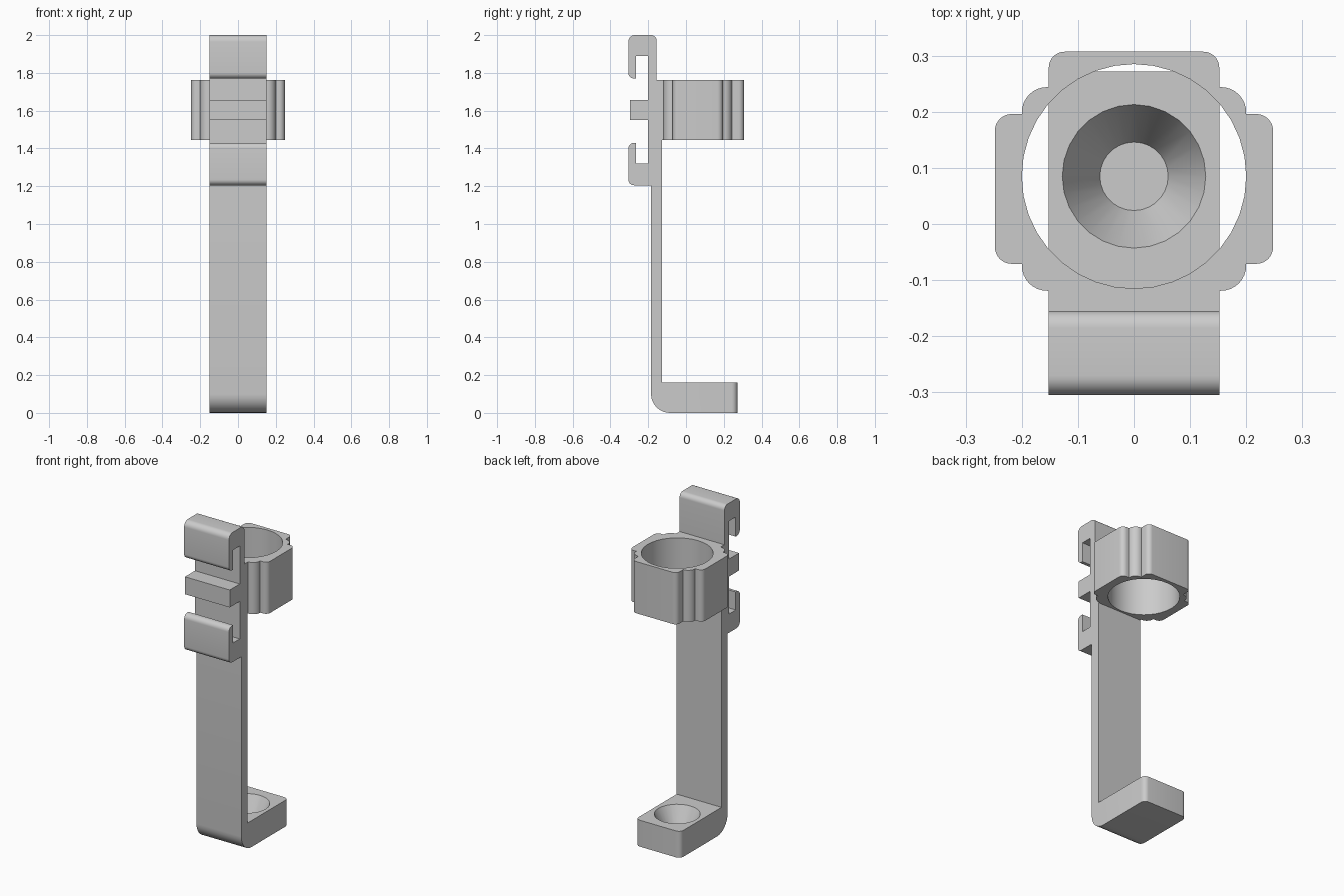
import bpy
import bmesh
from math import radians
from mathutils import Vector

cube = bpy.data.objects.get("Cube")
if cube:
    bpy.data.objects.remove(cube, do_unlink=True)

grey = bpy.data.materials.new("plain grey")
grey.use_nodes = True
COLOUR = (0.6, 0.6, 0.6, 1)
grey.diffuse_color = COLOUR
grey.node_tree.nodes["Principled BSDF"].inputs["Base Color"].default_value = COLOUR

CENTRE_Y = 0.085
HALF_WIDTH = 0.152


def rounded(corners, steps=8):
    """Replace each (u, v, radius) right-angle corner by an arc."""
    out = []
    for i, (u, v, r) in enumerate(corners):
        p = Vector((u, v))
        if r == 0:
            out.append(p)
            continue
        a = (Vector(corners[i - 1][:2]) - p).normalized()
        b = (Vector(corners[(i + 1) % len(corners)][:2]) - p).normalized()
        centre = p + (a + b) * r
        for k in range(steps + 1):
            direction = (-b).slerp(-a, k / steps).normalized()
            out.append(centre + direction * r)
    return out


def prism(name, points, to_3d, depth, bevel_rule=None):
    """Extrude a flat outline along the depth vector."""
    bm = bmesh.new()
    face = bm.faces.new([bm.verts.new(to_3d(p)) for p in points])
    new = bmesh.ops.extrude_face_region(bm, geom=[face])["geom"]
    bmesh.ops.translate(bm, vec=depth,
                        verts=[g for g in new if isinstance(g, bmesh.types.BMVert)])
    if bevel_rule:
        edges = [e for e in bm.edges if bevel_rule(e)]
        bmesh.ops.bevel(bm, geom=edges, offset=0.03, segments=6,
                        profile=0.5, affect='EDGES')
    bmesh.ops.recalc_face_normals(bm, faces=bm.faces)
    mesh = bpy.data.meshes.new(name)
    bm.to_mesh(mesh)
    bm.free()
    mesh.materials.append(grey)
    obj = bpy.data.objects.new(name, mesh)
    bpy.context.collection.objects.link(obj)
    return obj


def cut_round(obj, r_low, r_high, z_low, z_high, sides):
    """Cut a round straight or tapered hole."""
    bpy.ops.mesh.primitive_cone_add(
        vertices=sides, radius1=r_low, radius2=r_high, depth=z_high - z_low,
        location=(0, CENTRE_Y, (z_low + z_high) / 2))
    cutter = bpy.context.object
    cutter.hide_render = True
    cutter.data.materials.append(grey)
    mod = obj.modifiers.new("hole", 'BOOLEAN')
    mod.operation, mod.solver, mod.object = 'DIFFERENCE', 'EXACT', cutter
    bpy.ops.object.select_all(action='DESELECT')
    obj.select_set(True)
    bpy.context.view_layer.objects.active = obj
    bpy.ops.object.modifier_apply(modifier=mod.name)
    bpy.data.objects.remove(cutter, do_unlink=True)
    bpy.ops.object.shade_smooth_by_angle(angle=radians(30))


# Side profile (y, z, radius): foot, upright, lower hook, tab, upper hook
side = [
    (-0.185, 0, 0.1), (0.272, 0, 0), (0.272, 0.162, 0), (-0.127, 0.162, 0),
    (-0.127, 1.762, 0), (-0.155, 1.762, 0), (-0.155, 2, 0.03),
    (-0.305, 2, 0.035), (-0.305, 1.77, 0.03), (-0.265, 1.77, 0),
    (-0.265, 1.89, 0), (-0.2, 1.89, 0),
    (-0.2, 1.657, 0), (-0.297, 1.657, 0), (-0.297, 1.55, 0), (-0.2, 1.55, 0),
    (-0.2, 1.32, 0), (-0.265, 1.32, 0), (-0.265, 1.43, 0),
    (-0.305, 1.43, 0.03), (-0.305, 1.205, 0.03), (-0.185, 1.205, 0),
]


def foot_corner(edge):
    a, b = (v.co for v in edge.verts)
    return min(a.y, b.y) > 0.27 and abs(a.z - b.z) > 0.1


bracket = prism("bracket_with_foot", rounded(side),
                lambda p: (-HALF_WIDTH, p.x, p.y),
                (2 * HALF_WIDTH, 0, 0), foot_corner)
# Tapered cup in the foot
cut_round(bracket, 0.061, 0.131, 0.03, 0.168, 28)

# Stepped ring holder: right half outline (x, y, radius), then mirrored
half = [
    (HALF_WIDTH, -0.127, 0), (HALF_WIDTH, -0.119, 0), (0.2, -0.119, 0.045),
    (0.2, -0.071, 0), (0.248, -0.071, 0.03), (0.248, 0.196, 0.03),
    (0.2, 0.196, 0), (0.2, 0.244, 0.045), (HALF_WIDTH, 0.244, 0),
    (HALF_WIDTH, 0.307, 0.028),
]
outline = half + [(-x, y, r) for x, y, r in reversed(half)]
ring = prism("ring_holder", rounded(outline),
             lambda p: (p.x, p.y, 1.445), (0, 0, 0.317))
cut_round(ring, 0.2, 0.2, 1.4, 1.8, 36)
